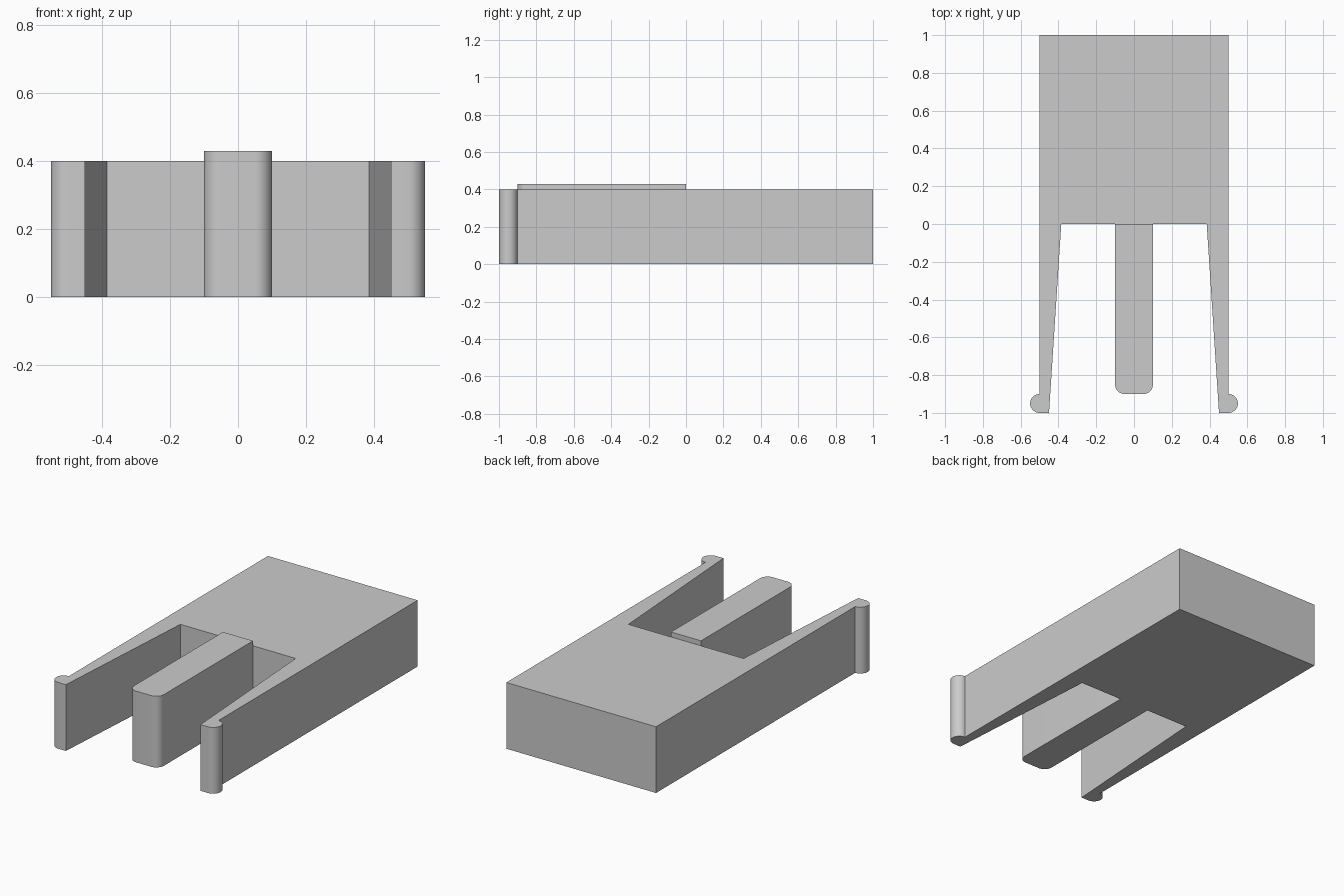
import bpy
import bmesh
from math import cos, sin, pi, radians

cube = bpy.data.objects.get("Cube")
if cube:
    bpy.data.objects.remove(cube, do_unlink=True)

# Single light grey plastic
grey = bpy.data.materials.new("light_grey")
grey.use_nodes = True
colour = (0.6, 0.6, 0.6, 1.0)
grey.diffuse_color = colour
grey.node_tree.nodes["Principled BSDF"].inputs["Base Color"].default_value = colour


def arc(cx, cy, radius, start, end, steps=12):
    """Points along an arc, angles in degrees."""
    angles = [radians(start + (end - start) * i / steps) for i in range(steps + 1)]
    return [(cx + radius * cos(a), cy + radius * sin(a)) for a in angles]


def extrude_mirrored(name, half, height):
    """Close a left-half outline with its mirror image and extrude it upward."""
    outline = half + [(-x, y) for x, y in reversed(half)]
    bm = bmesh.new()
    base = bm.faces.new([bm.verts.new((x, y, 0)) for x, y in outline])
    top = bmesh.ops.extrude_face_region(bm, geom=[base], use_keep_orig=True)["geom"]
    verts = [v for v in top if isinstance(v, bmesh.types.BMVert)]
    bmesh.ops.translate(bm, vec=(0, 0, height), verts=verts)
    bmesh.ops.recalc_face_normals(bm, faces=bm.faces)
    mesh = bpy.data.meshes.new(name)
    bm.to_mesh(mesh)
    bm.free()
    mesh.materials.append(grey)
    obj = bpy.data.objects.new(name, mesh)
    bpy.context.collection.objects.link(obj)
    bpy.ops.object.select_all(action="DESELECT")
    obj.select_set(True)
    bpy.context.view_layer.objects.active = obj
    bpy.ops.object.shade_smooth_by_angle(angle=radians(30))
    return obj


# Block with two tapering spring arms ending in rounded catches
clip_half = [(0.385, 0), (0.45, -1)] + arc(0.5, -0.95, 0.05, -90, 90, 16) + [(0.5, 1)]
extrude_mirrored("clip_body", clip_half, 0.4)

# Centre tongue with a rounded tip, standing slightly proud of the block
tongue_half = arc(0.05, -0.85, 0.05, -90, 0) + [(0.1, 0)]
extrude_mirrored("centre_tongue", tongue_half, 0.43)
